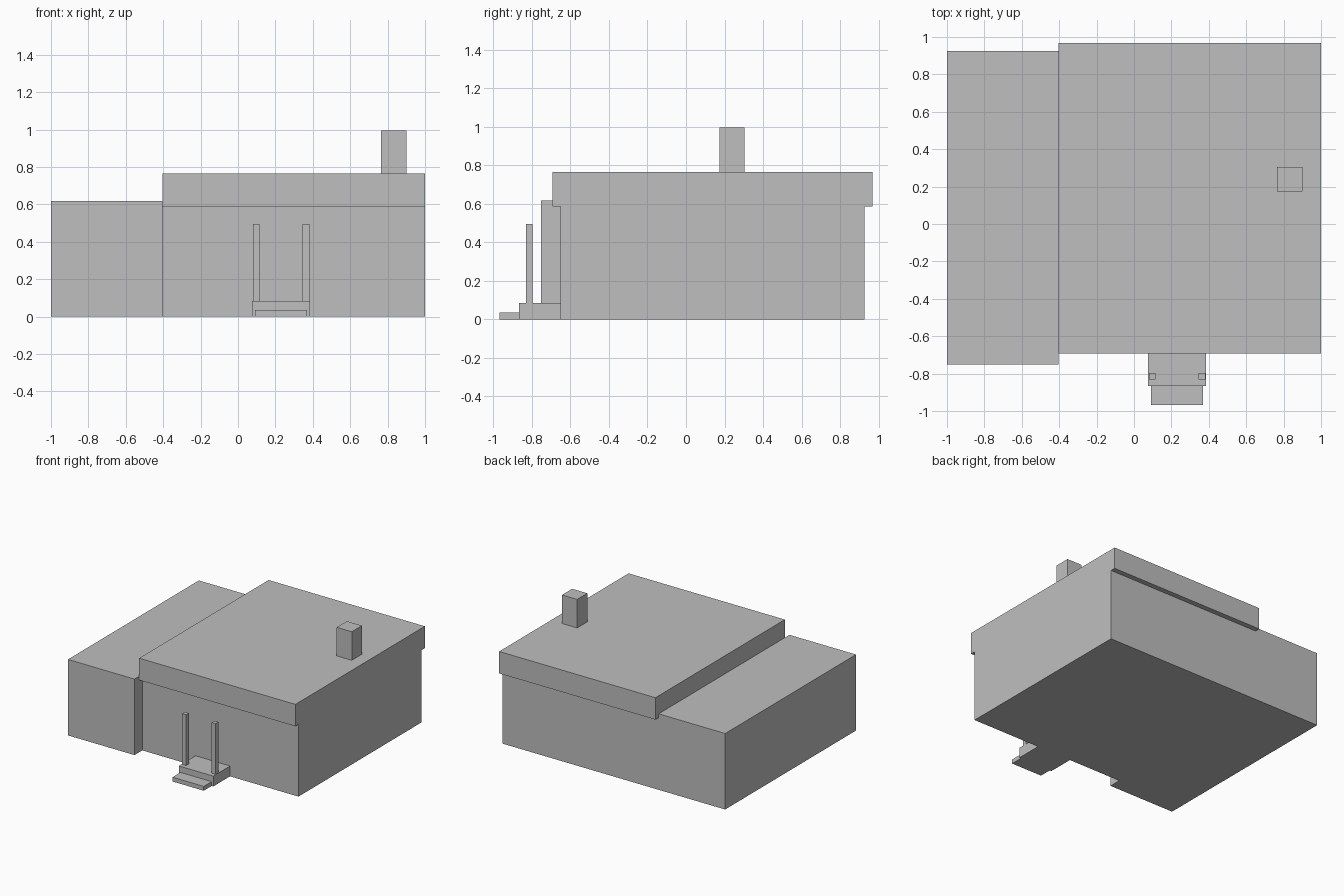
import bpy

default = bpy.data.objects.get("Cube")
if default:
    bpy.data.objects.remove(default, do_unlink=True)

# One plain grey for the whole building
grey = bpy.data.materials.new("plain_grey")
grey.use_nodes = True
colour = (0.52, 0.52, 0.52, 1)
grey.diffuse_color = colour
grey.node_tree.nodes["Principled BSDF"].inputs["Base Color"].default_value = colour


def box(name, x, y, z):
    """Box given by its (low, high) range on each axis."""
    spans = (x, y, z)
    bpy.ops.mesh.primitive_cube_add(size=1, location=[(a + b) / 2 for a, b in spans])
    obj = bpy.context.object
    obj.name = name
    obj.scale = [b - a for a, b in spans]
    bpy.ops.object.transform_apply(location=False, rotation=False, scale=True)
    obj.data.materials.append(grey)
    return obj


SPLIT = -0.403       # where the low wing meets the main house
BACK = 0.926         # shared rear wall
EAVES, ROOF = 0.586, 0.764
PORCH = 0.084        # porch floor height

# Main volumes
box("side_wing", (-1, SPLIT), (-0.752, BACK), (0, 0.617))
box("main_house", (SPLIT, 1), (-0.652, BACK), (0, EAVES))
box("flat_roof", (SPLIT, 1), (-0.692, 0.968), (EAVES, ROOF))
box("chimney", (0.765, 0.9), (0.174, 0.304), (ROOF, 0.996))

# Entrance porch, step and posts
box("porch", (0.075, 0.385), (-0.867, -0.652), (0, PORCH))
box("front_step", (0.09, 0.37), (-0.968, -0.867), (0, 0.035))
for side, x in (("right", 0.081), ("left", 0.346)):
    box(side + "_porch_post", (x, x + 0.035), (-0.831, -0.796), (PORCH, 0.496))
